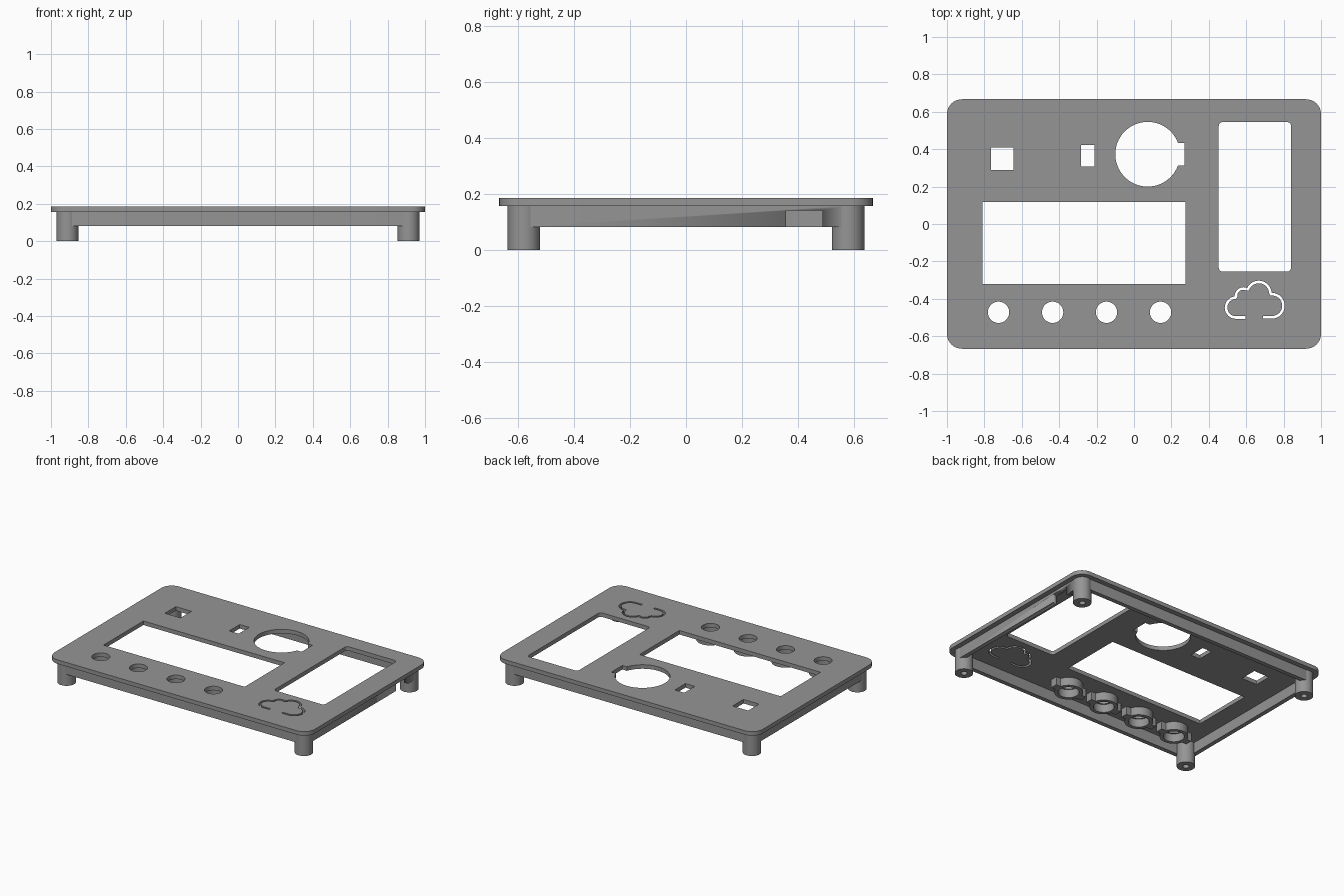
import bpy, bmesh, math
from mathutils import Vector

if "Cube" in bpy.data.objects:
    bpy.data.objects.remove(bpy.data.objects["Cube"])

grey = bpy.data.materials.new("mid grey")
grey.diffuse_color = (0.3, 0.3, 0.3, 1)
grey.use_nodes = True
grey.node_tree.nodes["Principled BSDF"].inputs["Base Color"].default_value = grey.diffuse_color


def arc(cx, cy, r, a0, a1, n):
    """Points on an arc, angles in degrees."""
    return [(cx + r * math.cos(math.radians(a0 + (a1 - a0) * i / n)),
             cy + r * math.sin(math.radians(a0 + (a1 - a0) * i / n))) for i in range(n + 1)]


def circle(cx, cy, r, n=48):
    return arc(cx, cy, r, 0, 360, n)[:-1]


def rect(x0, x1, y0, y1, r=0.0):
    if r == 0:
        return [(x0, y0), (x1, y0), (x1, y1), (x0, y1)]
    return (arc(x1 - r, y1 - r, r, 0, 90, 10) + arc(x0 + r, y1 - r, r, 90, 180, 10)
            + arc(x0 + r, y0 + r, r, 180, 270, 10) + arc(x1 - r, y0 + r, r, 270, 360, 10))


def slab(name, loops, z0, z1):
    """Solid from an outline (first loop) and holes (other loops)."""
    cu = bpy.data.curves.new(name, 'CURVE')
    cu.dimensions = '2D'
    cu.fill_mode = 'BOTH'
    cu.extrude = (z1 - z0) / 2
    for pts in loops:
        sp = cu.splines.new('POLY')
        sp.points.add(len(pts) - 1)
        for p, (x, y) in zip(sp.points, pts):
            p.co = (x, y, 0, 1)
        sp.use_cyclic_u = True
    tmp = bpy.data.objects.new(name + "_outline", cu)
    bpy.context.collection.objects.link(tmp)
    bpy.context.view_layer.update()
    me = bpy.data.meshes.new_from_object(tmp.evaluated_get(bpy.context.evaluated_depsgraph_get()))
    bpy.data.objects.remove(tmp)
    bm = bmesh.new()
    bm.from_mesh(me)
    bmesh.ops.remove_doubles(bm, verts=bm.verts, dist=1e-5)
    bmesh.ops.translate(bm, verts=bm.verts, vec=(0, 0, (z0 + z1) / 2))
    bmesh.ops.recalc_face_normals(bm, faces=bm.faces)
    bm.to_mesh(me)
    bm.free()
    me.materials.clear()
    me.materials.append(grey)
    ob = bpy.data.objects.new(name, me)
    bpy.context.collection.objects.link(ob)
    bpy.ops.object.select_all(action='DESELECT')
    bpy.context.view_layer.objects.active = ob
    ob.select_set(True)
    bpy.ops.object.shade_smooth_by_angle(angle=math.radians(30))
    return ob


def ribbon(path, w):
    """Closed band of half width w around an open path, mitred at the bends."""
    pts = [Vector(p) for p in path]
    left, right = [], []
    for i, p in enumerate(pts):
        a = (p - pts[i - 1]).normalized() if i else (pts[1] - p).normalized()
        b = (pts[i + 1] - p).normalized() if i < len(pts) - 1 else a
        n = Vector((-(a + b).y, (a + b).x)).normalized()
        k = w / max(0.5, n.dot(Vector((-a.y, a.x))))
        left.append(tuple(p + n * k))
        right.append(tuple(p - n * k))
    return left + right[::-1]


# Cloud-shaped slot
cloud = ([(0.595, -0.5)] + arc(0.545, -0.447, 0.053, 270, 95, 16)
         + arc(0.585, -0.385, 0.04, 185, 62, 10)
         + arc(0.667, -0.372, 0.062, 158, 6, 16)
         + arc(0.737, -0.437, 0.062, 94, -90, 18) + [(0.69, -0.499)])

# Round opening with a key tab on its right
tab = math.degrees(math.asin(0.06 / 0.173))
round_opening = arc(0.073, 0.373, 0.173, tab, 360 - tab, 60) + [(0.27, 0.313), (0.27, 0.433)]

# Face plate with all openings
button_x = [-0.724, -0.435, -0.147, 0.142]
button_y = -0.472
slab("face_plate", [
    rect(-1, 1, -0.667, 0.667, 0.08),
    rect(-0.81, 0.275, -0.32, 0.118),
    rect(0.453, 0.84, -0.255, 0.545, 0.022),
    rect(-0.765, -0.645, 0.29, 0.41),
    rect(-0.283, -0.21, 0.307, 0.423),
    round_opening,
    ribbon(cloud, 0.007),
] + [circle(x, button_y, 0.057) for x in button_x], 0.157, 0.185)

# Rim wall with a cable notch on the right side
wall = slab("rim_wall", [rect(-0.965, 0.965, -0.632, 0.632, 0.055),
                         rect(-0.935, 0.935, -0.602, 0.602, 0.03)], 0.082, 0.157)
cutter = slab("notch_cutter", [rect(0.9, 1.0, 0.357, 0.488)], 0.05, 0.14)
cutter.hide_render = True
cutter.hide_set(True)
cut = wall.modifiers.new("notch", 'BOOLEAN')
cut.operation = 'DIFFERENCE'
cut.solver = 'EXACT'
cut.object = cutter

# Corner posts with screw holes
for sx, side in ((-1, "left"), (1, "right")):
    for sy, end in ((-1, "front"), (1, "back")):
        x, y = sx * 0.912, sy * 0.579
        slab(f"post_{end}_{side}", [circle(x, y, 0.058), circle(x, y, 0.02, 24)], 0, 0.157)

# Button sleeves with side ears under the plate
for i, x in enumerate(button_x):
    outline = []
    for start in (0, 180):
        s = 1 if start == 0 else -1
        outline += [(x + s * 0.122, button_y - s * 0.025), (x + s * 0.122, button_y + s * 0.025)]
        outline += arc(x, button_y, 0.09, start + 16.1, start + 163.9, 24)
    slab(f"button_sleeve_{i + 1}", [outline, circle(x, button_y, 0.066)], 0.1, 0.157)
